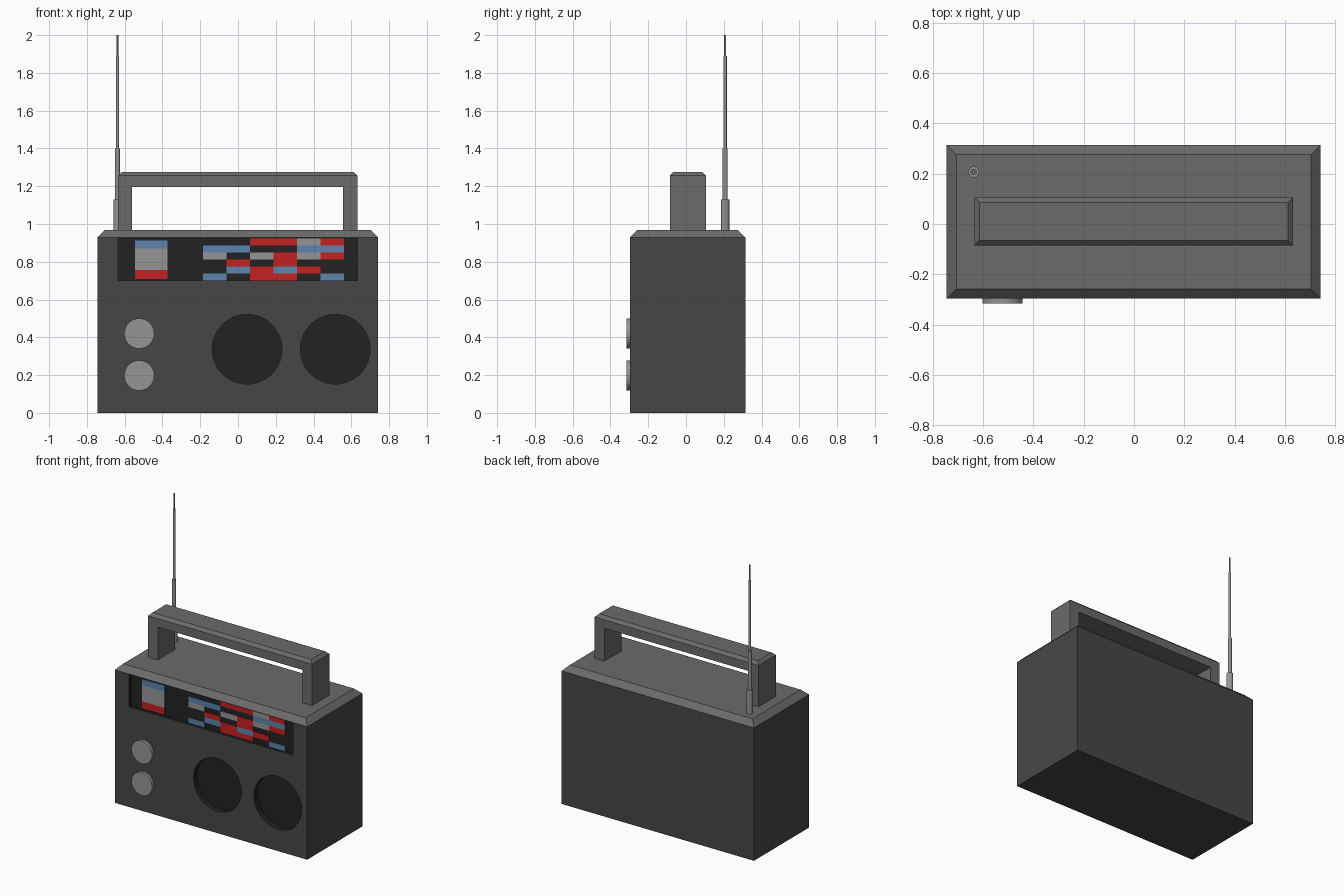
import bpy, bmesh, math
from mathutils import Matrix

if "Cube" in bpy.data.objects:
    bpy.data.objects.remove(bpy.data.objects["Cube"])


def material(name, rgb):
    m = bpy.data.materials.new(name)
    m.diffuse_color = (*rgb, 1)
    m.use_nodes = True
    m.node_tree.nodes["Principled BSDF"].inputs["Base Color"].default_value = m.diffuse_color
    return m


CHARCOAL = material("charcoal", (0.062, 0.062, 0.062))
GREY = material("mid grey", (0.145, 0.145, 0.145))
LIGHT = material("light grey", (0.30, 0.30, 0.30))
BLACK = material("black", (0.016, 0.016, 0.016))
BLUE = material("blue", (0.11, 0.23, 0.42))
RED = material("red", (0.56, 0.015, 0.015))

FRONT, BACK = -0.296, 0.314
DISPLAY_DEPTH, SPEAKER_DEPTH = 0.02, 0.04


def finish(name, bm, *mats):
    bmesh.ops.recalc_face_normals(bm, faces=bm.faces)
    me = bpy.data.meshes.new(name)
    bm.to_mesh(me)
    bm.free()
    for m in mats:
        me.materials.append(m)
    ob = bpy.data.objects.new(name, me)
    bpy.context.collection.objects.link(ob)
    return ob


def box(name, x0, x1, y0, y1, z0, z1, *mats, chamfer=0):
    """Box between two corners, optionally with its top rim chamfered."""
    bm = bmesh.new()
    bmesh.ops.create_cube(bm, size=1)
    for v in bm.verts:
        v.co.x = x1 if v.co.x > 0 else x0
        v.co.y = y1 if v.co.y > 0 else y0
        v.co.z = z1 if v.co.z > 0 else z0
    if chamfer:
        rim = [e for e in bm.edges if all(v.co.z == e.verts[0].co.z and v.co.z > (z0 + z1) / 2
                                          for v in e.verts)]
        bmesh.ops.bevel(bm, geom=rim, offset=chamfer, segments=1, affect='EDGES')
    return finish(name, bm, *mats)


def disc(name, x, z, r, y0, y1, *mats):
    """Cylinder whose axis points to the front."""
    bm = bmesh.new()
    bmesh.ops.create_cone(bm, cap_ends=True, segments=32, radius1=r, radius2=r, depth=y1 - y0,
                          matrix=Matrix.Translation((x, (y0 + y1) / 2, z))
                          @ Matrix.Rotation(math.pi / 2, 4, 'X'))
    return finish(name, bm, *mats)


def cut(ob, cutter):
    mod = ob.modifiers.new("cut", 'BOOLEAN')
    mod.operation = 'DIFFERENCE'
    mod.solver = 'EXACT'
    mod.object = cutter
    bpy.context.view_layer.objects.active = ob
    bpy.ops.object.modifier_apply(modifier=mod.name)
    bpy.data.objects.remove(cutter, do_unlink=True)


# Case with chamfered top, display recess and two speaker wells
case = box("case", -0.745, 0.742, FRONT, BACK, 0, 0.967, CHARCOAL, GREY, BLACK, chamfer=0.038)
cut(case, box("display_cutter", -0.635, 0.632, -0.5, FRONT + DISPLAY_DEPTH, 0.70, 0.927))
for sx in (0.048, 0.515):
    cut(case, disc("speaker_cutter", sx, 0.337, 0.185, -0.5, FRONT + SPEAKER_DEPTH))
for p in case.data.polygons:
    if p.normal.z > 0.3 and p.center.z > 0.93:
        p.material_index = 1
    elif FRONT + 0.003 < p.center.y < FRONT + 0.06 and p.center.z < 0.93:
        p.material_index = 2
    else:
        p.material_index = 0

# Carrying handle
handle = box("handle", -0.635, 0.632, -0.086, 0.106, 0.96, 1.276, GREY, chamfer=0.02)
cut(handle, box("handle_cutter", -0.56, 0.557, -0.5, 0.5, 0.5, 1.197))

# Telescopic antenna
bm = bmesh.new()
for r, z0, z1 in ((0.022, 0.96, 1.13), (0.013, 1.13, 1.40), (0.009, 1.40, 1.89), (0.005, 1.89, 2.0)):
    bmesh.ops.create_cone(bm, cap_ends=True, segments=16, radius1=r, radius2=r, depth=z1 - z0,
                          matrix=Matrix.Translation((-0.638, 0.207, (z0 + z1) / 2)))
finish("antenna", bm, LIGHT)

# Tuning knobs
for i, kz in enumerate((0.42, 0.198)):
    disc(f"knob_{i + 1}", -0.523, kz, 0.08, FRONT - 0.02, FRONT + 0.005, LIGHT)

# Thin coloured plates on the display floor
FLOOR = FRONT + DISPLAY_DEPTH
COLOUR = {"R": RED, "B": BLUE, "G": LIGHT}


def plate(name, x0, x1, z0, z1, key):
    box(name, x0, x1, FLOOR - 0.005, FLOOR + 0.002, z0, z1, COLOUR[key])


# Level gauge
for z0, z1, key in ((0.87, 0.912, "B"), (0.757, 0.87, "G"), (0.71, 0.757, "R")):
    plate("gauge_band", -0.545, -0.372, z0, z1, key)

# Frequency scale
ROWS = ("..RRGR",
        "BB..BB",
        "G.GRGR",
        ".R.R..",
        ".BRBR.",
        "B.RR.B")
W, H = 0.745 / 6, 0.222 / 6
for r, row in enumerate(ROWS):
    for c, key in enumerate(row):
        if key != ".":
            x, z = -0.185 + c * W, 0.924 - r * H
            plate("scale_band", x, x + W, z - H, z, key)
